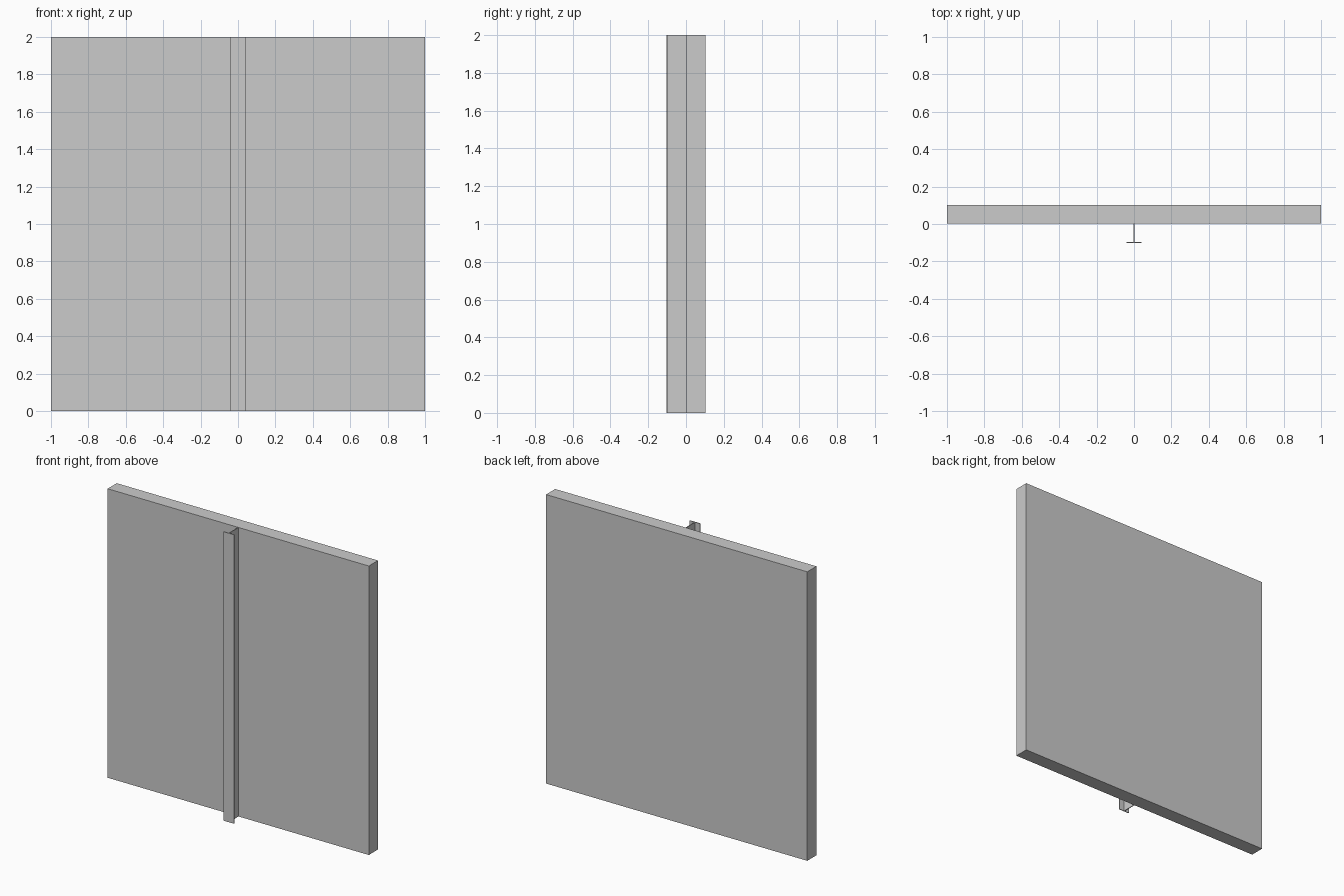
import bpy

if "Cube" in bpy.data.objects:
    bpy.data.objects.remove(bpy.data.objects["Cube"])


def box(name, x0, x1, y0, y1, z0=0.0, z1=2.0):
    bpy.ops.mesh.primitive_cube_add(size=1)
    ob = bpy.context.object
    ob.name = ob.data.name = name
    centre = ((x0 + x1) / 2, (y0 + y1) / 2, (z0 + z1) / 2)
    size = (x1 - x0, y1 - y0, z1 - z0)
    for v in ob.data.vertices:
        v.co = [v.co[i] * size[i] for i in range(3)]
    ob.location = centre
    return ob


DEPTH = 0.1025   # half of the overall depth
SHEET = 0.005    # thickness of the T-section metal
FACE = 0.0025    # front face of the slab

# wall slab
box("wall_slab", -1, 1, FACE, DEPTH)

# T-shaped rail standing off the front of the slab
box("rail_web", -SHEET / 2, SHEET / 2, -DEPTH + SHEET, FACE)
box("rail_flange", -0.04, 0.04, -DEPTH, -DEPTH + SHEET)
